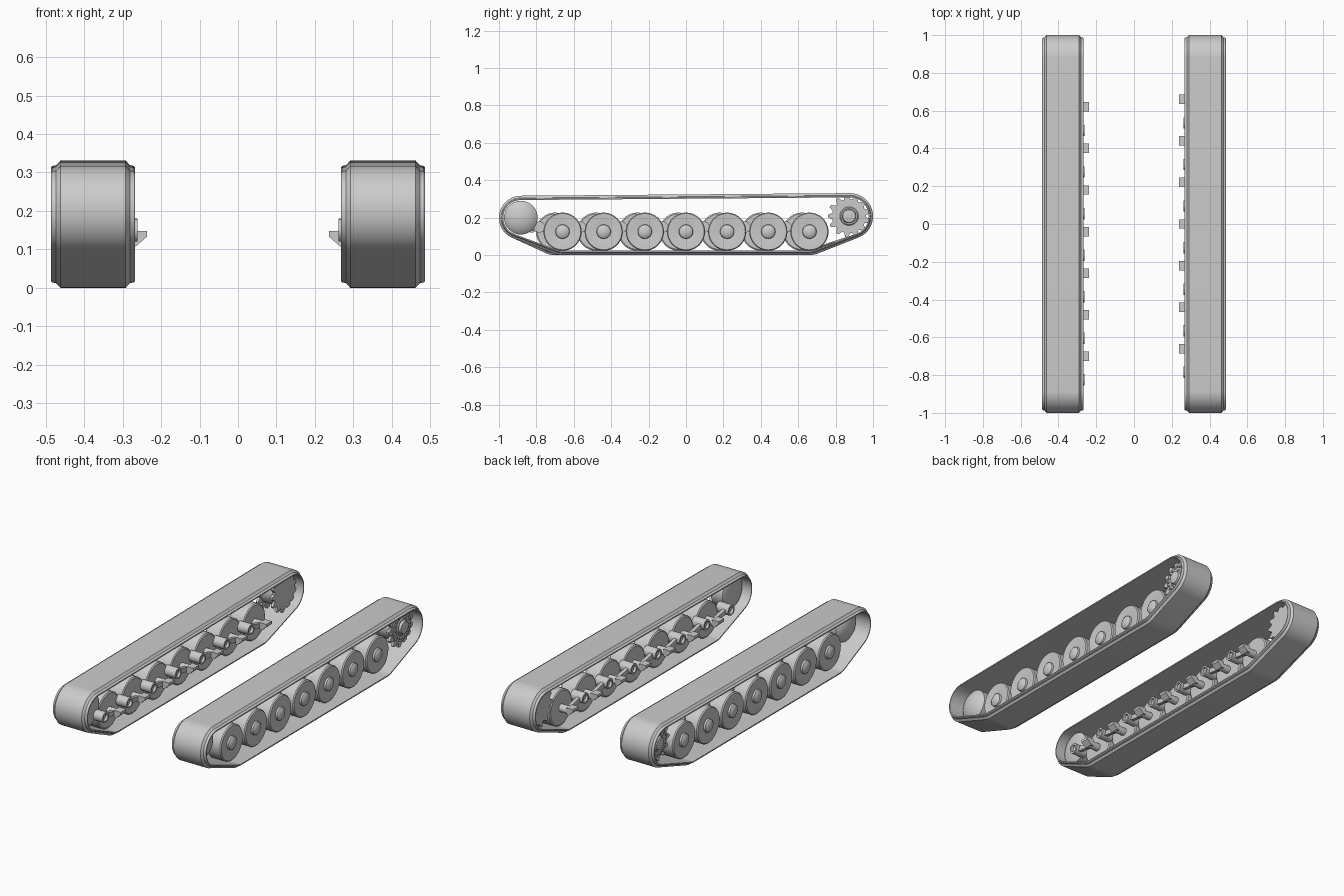
import bpy, bmesh
from math import sin, cos, pi, tau
from mathutils import Vector
from mathutils.geometry import convex_hull_2d

cube = bpy.data.objects.get("Cube")
if cube:
    bpy.data.objects.remove(cube, do_unlink=True)

steel = bpy.data.materials.new("light grey steel")
steel.use_nodes = True
GREY = (0.6, 0.6, 0.6, 1)
steel.diffuse_color = GREY
steel.node_tree.nodes["Principled BSDF"].inputs["Base Color"].default_value = GREY

MID = 0.377                  # distance of each track's centre plane from x = 0
IDLER = (-0.883, 0.2, 0.117)  # y, z, belt radius
DRIVE = (0.877, 0.208, 0.123)
WHEEL_Z = 0.125


def finish(bm, name, angle=35):
    bmesh.ops.remove_doubles(bm, verts=bm.verts, dist=0.0001)
    bmesh.ops.recalc_face_normals(bm, faces=bm.faces)
    mesh = bpy.data.meshes.new(name)
    bm.to_mesh(mesh)
    bm.free()
    mesh.materials.append(steel)
    ob = bpy.data.objects.new(name, mesh)
    bpy.context.collection.objects.link(ob)
    bpy.ops.object.select_all(action='DESELECT')
    ob.select_set(True)
    bpy.context.view_layer.objects.active = ob
    bpy.ops.object.shade_smooth_by_angle(angle=angle * pi / 180)


def skin(bm, rings, closed=False):
    """Join equal point rings with quads; cap the ends unless closed."""
    loops = [[bm.verts.new(p) for p in ring] for ring in rings]
    n = len(loops[0])
    pairs = list(zip(loops, loops[1:])) + ([(loops[-1], loops[0])] if closed else [])
    for a, b in pairs:
        for i in range(n):
            j = (i + 1) % n
            bm.faces.new((a[i], a[j], b[j], b[i]))
    if not closed:
        bm.faces.new(loops[0])
        bm.faces.new(loops[-1])


def lathe(bm, side, y, z, profile, n=32):
    """Turn (distance from the middle, radius) pairs about a crosswise axle."""
    skin(bm, [[(side * x, y + r * cos(tau * i / n), z + r * sin(tau * i / n))
               for i in range(n)] for x, r in profile])


def prism(bm, x0, x1, outline):
    skin(bm, [[(x, y, z) for y, z in outline] for x in (x0, x1)])


def belt(side, shift, name):
    circles = [IDLER, DRIVE, (-0.66 + shift, WHEEL_Z, WHEEL_Z),
               (0.66 + shift, WHEEL_Z, WHEEL_Z)]
    samples = [(c, tau * i / 64) for c in circles for i in range(64)]
    place = lambda c, a, d: (c[0] + (c[2] - d) * cos(a), c[1] + (c[2] - d) * sin(a))
    hull = convex_hull_2d([Vector(place(c, a, 0)) for c, a in samples])
    # Half cross-section: half width and depth below the outer surface
    half = [(0.085, 0), (0.096, 0.012), (0.106, 0.014), (0.109, 0.017), (0.109, 0.023)]
    section = half + [(-w, d) for w, d in reversed(half)]
    bm = bmesh.new()
    skin(bm, [[(side * MID + w, *place(*samples[i], d)) for i in hull]
              for w, d in section], closed=True)
    finish(bm, name, 28)


def road_wheels(side, shift, name):
    profile = [(0.33, 0.03), (0.33, 0.095), (0.335, 0.102), (0.418, 0.102),
               (0.424, 0.097), (0.424, 0.09), (0.418, 0.038), (0.428, 0.036),
               (0.436, 0.025), (0.439, 0.008)]
    for k in range(7):
        bm = bmesh.new()
        lathe(bm, side, -0.66 + 0.22 * k + shift, WHEEL_Z, profile, 40)
        finish(bm, f"{name}_{k + 1}")


def suspension(side, shift, name):
    for k in range(7):
        y = -0.66 + 0.22 * k + shift
        py, pz = y - 0.125, 0.15
        bm = bmesh.new()
        # Axle and pivot tube
        lathe(bm, side, y, WHEEL_Z, [(0.268, 0.022), (0.34, 0.022)], 20)
        lathe(bm, side, py, pz, [(0.275, 0.018), (0.262, 0.02), (0.262, 0.03),
                                 (0.34, 0.03)], 20)
        # Swing arm
        prism(bm, side * 0.28, side * 0.3,
              [(py, pz + 0.015), (py, pz - 0.015),
               (y, WHEEL_Z - 0.012), (y, WHEEL_Z + 0.012)])
        # Inner bump bracket
        skin(bm, [[(side * x, yy, z) for x, z in
                   ((0.237, 0.133), (0.237, 0.148), (0.28, 0.148), (0.28, 0.108), (0.265, 0.108))]
                  for yy in (y - 0.025, y + 0.025)])
        finish(bm, f"{name}_{k + 1}")


def idler(side, name):
    bm = bmesh.new()
    y, z, _ = IDLER
    # Rim with a domed outer face
    lathe(bm, side, y, z, [(0.32, 0.02), (0.32, 0.082), (0.325, 0.09), (0.395, 0.09),
                           (0.4, 0.085), (0.411, 0.07), (0.419, 0.053),
                           (0.425, 0.034), (0.428, 0.012)], 40)
    finish(bm, name)


def sprocket(side, name):
    bm = bmesh.new()
    y, z, _ = DRIVE
    y -= 0.005
    teeth = 13
    outline = []
    for i in range(teeth):
        for step, r in ((-0.38, 0.091), (-0.24, 0.102), (-0.12, 0.114),
                        (0.12, 0.114), (0.24, 0.102), (0.38, 0.091)):
            a = tau * (i + step + 0.5) / teeth
            outline.append((y + r * cos(a), z + r * sin(a)))
    for x in (0.315, 0.41):
        prism(bm, side * x, side * (x + 0.015), outline)
    # Drum, hub cap and bolts
    lathe(bm, side, y, z, [(0.32, 0.05), (0.32, 0.082), (0.43, 0.082), (0.43, 0.05),
                           (0.435, 0.045), (0.435, 0.038), (0.448, 0.034), (0.453, 0.01)], 40)
    for i in range(18):
        a = tau * i / 18
        lathe(bm, side, y + 0.066 * cos(a), z + 0.066 * sin(a),
              [(0.428, 0.006), (0.437, 0.006)], 6)
    finish(bm, name)


# The two running gears match except that the right wheels sit slightly forward
for side, shift, word in ((1, 0, "left"), (-1, -0.04, "right")):
    belt(side, shift, f"{word}_track_belt")
    road_wheels(side, shift, f"{word}_road_wheel")
    suspension(side, shift, f"{word}_suspension_arm")
    idler(side, f"{word}_idler_wheel")
    sprocket(side, f"{word}_drive_sprocket")
